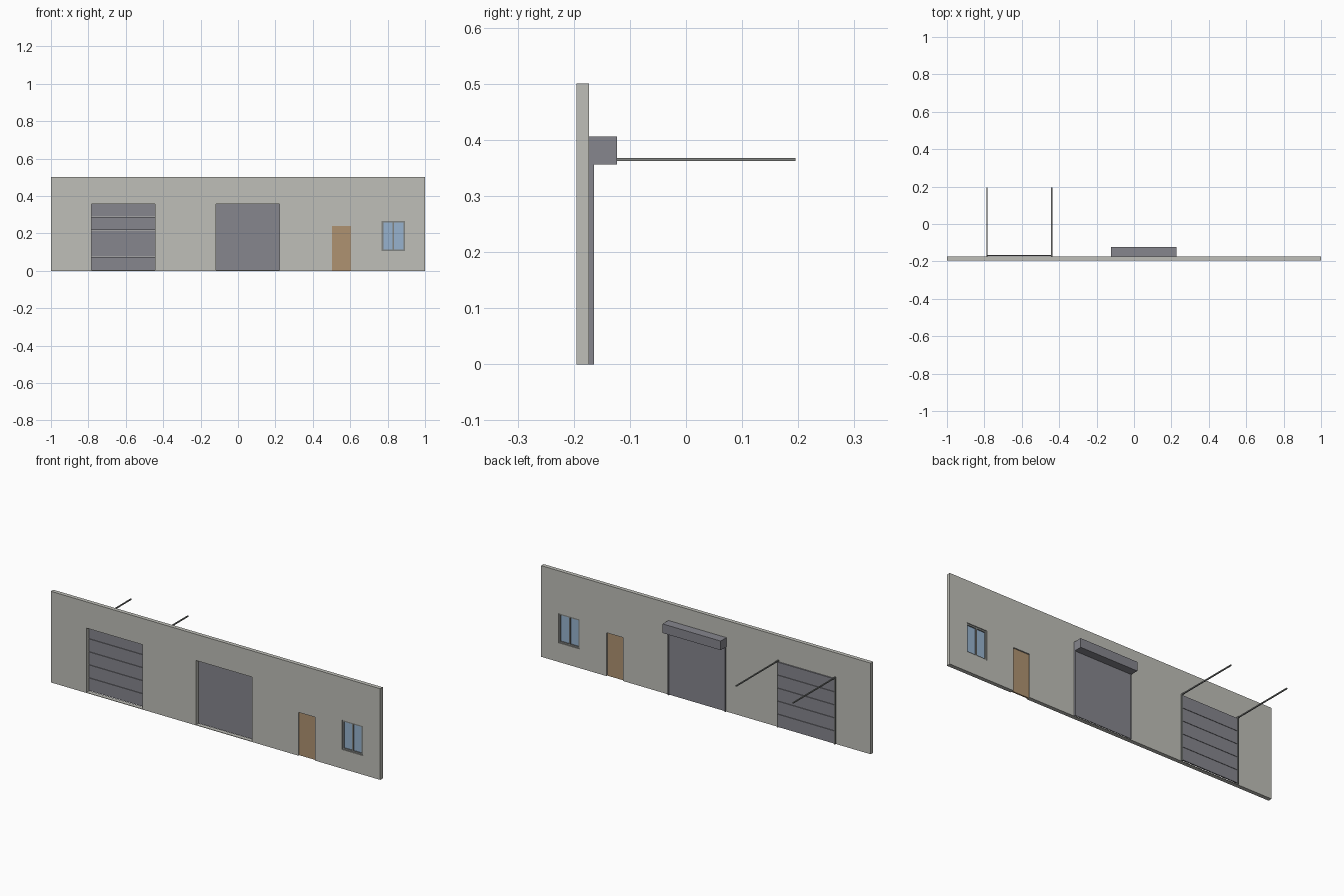
import bpy, bmesh

if "Cube" in bpy.data.objects:
    bpy.data.objects.remove(bpy.data.objects["Cube"])


def material(name, rgb):
    m = bpy.data.materials.new(name)
    m.diffuse_color = (*rgb, 1.0)
    m.use_nodes = True
    m.node_tree.nodes["Principled BSDF"].inputs["Base Color"].default_value = m.diffuse_color
    return m


WALL = material("warm_grey_wall", (0.52, 0.52, 0.48))
PANEL = material("slate_grey_panel", (0.24, 0.24, 0.27))
WOOD = material("tan_wood", (0.43, 0.29, 0.165))
GLASS = material("pale_blue_glass", (0.31, 0.45, 0.62))
STEEL = material("steel_grey", (0.22, 0.23, 0.22))


def finish(bm, name, mat):
    bmesh.ops.recalc_face_normals(bm, faces=bm.faces)
    me = bpy.data.meshes.new(name)
    bm.to_mesh(me)
    bm.free()
    me.materials.append(mat)
    ob = bpy.data.objects.new(name, me)
    bpy.context.collection.objects.link(ob)
    return ob


def box(name, mat, x, y, z):
    """Box from (min, max) ranges."""
    bm = bmesh.new()
    bmesh.ops.create_cube(bm, size=1)
    for v in bm.verts:
        v.co = [r[0] if c < 0 else r[1] for c, r in zip(v.co, (x, y, z))]
    return finish(bm, name, mat)


FRONT, BACK = -0.195, -0.173
SECT = (-0.783, -0.443, 0.0, 0.356)
ROLL = (-0.118, 0.222, 0.0, 0.356)
DOOR = (0.503, 0.604, 0.0, 0.238)
WIN = (0.768, 0.894, 0.105, 0.267)
openings = (SECT, ROLL, DOOR, WIN)

# Wall: grid of cells with the openings left out, extruded to thickness
xs = sorted({-1.0, 1.0, *(o[i] for o in openings for i in (0, 1))})
zs = sorted({0.0, 0.5, *(o[i] for o in openings for i in (2, 3))})
bm = bmesh.new()
grid = [[bm.verts.new((x, FRONT, z)) for z in zs] for x in xs]
for i in range(len(xs) - 1):
    for j in range(len(zs) - 1):
        cx, cz = (xs[i] + xs[i + 1]) / 2, (zs[j] + zs[j + 1]) / 2
        if not any(o[0] < cx < o[1] and o[2] < cz < o[3] for o in openings):
            bm.faces.new((grid[i][j], grid[i + 1][j], grid[i + 1][j + 1], grid[i][j + 1]))
ext = bmesh.ops.extrude_face_region(bm, geom=bm.faces[:], use_keep_orig=True)
for v in ext["geom"]:
    if isinstance(v, bmesh.types.BMVert):
        v.co.y = BACK
bmesh.ops.delete(bm, geom=[v for v in bm.verts if not v.link_faces], context='VERTS')
finish(bm, "wall", WALL)

# Thresholds under the two large doors
for name, o in (("sectional", SECT), ("roller", ROLL)):
    box(name + "_threshold", WALL, o[:2], (FRONT, BACK), (0, 0.003))

# Sectional door: five stacked panels with thin joints
n, gap, top = 5, 0.002, 0.36
step = (top - 0.003) / n
for k in range(n):
    z0 = 0.003 + k * step
    box(f"sectional_panel_{k + 1}", PANEL, (SECT[0], SECT[1]), (-0.172, -0.165),
        (z0 + gap / 2, z0 + step - gap / 2))

# Sectional door tracks: upright and ceiling rail on each side
for side, x in (("left", (-0.789, -0.783)), ("right", (-0.443, -0.437))):
    box(f"upright_track_{side}", STEEL, x, (BACK, -0.164), (0, 0.362))
    box(f"ceiling_rail_{side}", STEEL, x, (BACK, 0.195), (0.362, 0.368))

# Roller door: curtain, side guides and drum housing
box("roller_curtain", PANEL, (ROLL[0], ROLL[1]), (-0.172, -0.168), (0.003, 0.357))
for side, x in (("left", (-0.123, -0.118)), ("right", (0.222, 0.227))):
    box(f"roller_guide_{side}", PANEL, x, (BACK, -0.164), (0, 0.356))
box("roller_housing", PANEL, (-0.124, 0.228), (BACK, -0.123), (0.356, 0.406))

# Personnel door set inside the wall
box("personnel_door", WOOD, DOOR[:2], (-0.188, -0.180), DOOR[2:])

# Window: frame bars, mullion and two panes
x0, x1, z0, z1 = WIN
xm, t, depth = (x0 + x1) / 2, 0.009, (-0.191, -0.177)
for side, x in (("left", (x0, x0 + t)), ("right", (x1 - t, x1)), ("middle", (xm - 0.004, xm + 0.004))):
    box(f"window_bar_{side}", STEEL, x, depth, (z0 + t, z1 - t))
for side, z in (("bottom", (z0, z0 + t)), ("top", (z1 - t, z1))):
    box(f"window_bar_{side}", STEEL, (x0, x1), depth, z)
for side, x in (("left", (x0 + t, xm - 0.004)), ("right", (xm + 0.004, x1 - t))):
    box(f"window_pane_{side}", GLASS, x, (-0.186, -0.182), (z0 + t, z1 - t))
